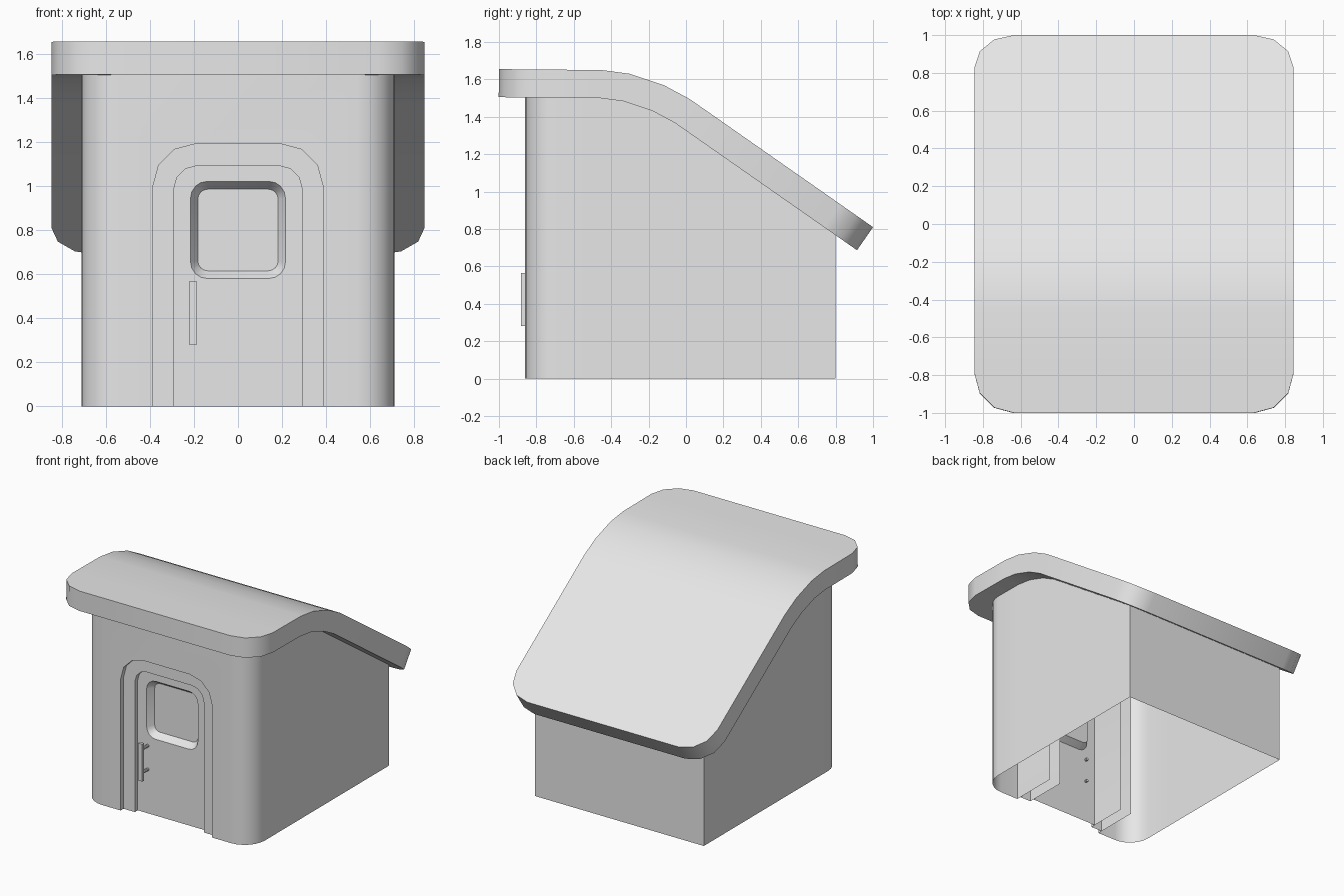
import bpy, bmesh, math
from mathutils import Vector

cube = bpy.data.objects.get("Cube")
if cube:
    bpy.data.objects.remove(cube, do_unlink=True)

grey = bpy.data.materials.new("plain_grey")
grey.use_nodes = True
grey.diffuse_color = (0.8, 0.8, 0.8, 1)
grey.node_tree.nodes["Principled BSDF"].inputs["Base Color"].default_value = (0.8, 0.8, 0.8, 1)


def finish(name, bm, normals=True):
    bmesh.ops.remove_doubles(bm, verts=bm.verts, dist=0.0005)
    if normals:
        bmesh.ops.recalc_face_normals(bm, faces=bm.faces)
    mesh = bpy.data.meshes.new(name)
    bm.to_mesh(mesh)
    bm.free()
    mesh.materials.append(grey)
    ob = bpy.data.objects.new(name, mesh)
    bpy.context.collection.objects.link(ob)
    bpy.ops.object.select_all(action="DESELECT")
    ob.select_set(True)
    bpy.context.view_layer.objects.active = ob
    bpy.ops.object.shade_smooth_by_angle(angle=math.radians(35))
    return ob


def face(bm, points):
    return bm.faces.new([bm.verts.new(p) for p in points])


def strip(bm, a, b, closed=False):
    """Quads between two matching rows of points."""
    n = len(a)
    for i in range(n if closed else n - 1):
        j = (i + 1) % n
        face(bm, (a[i], a[j], b[j], b[i]))


def quarter(cx, cy, r, start, n):
    """Points of a quarter circle, anticlockwise from the start angle."""
    angles = [math.radians(start + 90 * i / n) for i in range(n + 1)]
    return [(cx + r * math.cos(t), cy + r * math.sin(t)) for t in angles]


def arch(w, top, r):
    """Door-shaped outline from lower right, over the top, to lower left."""
    return ([(w, 0)] + quarter(w - r, top - r, r, 0, 3)
            + quarter(r - w, top - r, r, 90, 3) + [(-w, 0)])


def round_rect(w, h, cz, r, n=4):
    pts = []
    for sx, sz, start in ((1, 1, 0), (-1, 1, 90), (-1, -1, 180), (1, -1, 270)):
        pts += quarter(sx * (w - r), cz + sz * (h - r), r, start, n)
    return pts


def at(pts, y):
    return [Vector((x, y, z)) for x, z in pts]


# Roof: a flat slab with rounded corners, bent along a side profile
THICK, HALF, R = 0.15, 0.845, 0.21
bends = [Vector(p) for p in ((-1, 1.655), (-0.45, 1.65), (-0.3, 1.63),
                             (-0.12, 1.57), (0.02, 1.495), (1, 0.81))]


def normal(a, b):
    d = (b - a).normalized()
    return Vector((-d.y, d.x))


stations = []
for i, p in enumerate(bends):
    n0 = normal(bends[max(i - 1, 0)], bends[max(i, 1)])
    n1 = normal(bends[min(i, 4)], bends[min(i + 1, 5)])
    m = (n0 + n1).normalized()
    stations.append((p, p - m * (THICK / m.dot(n0)), HALF))
under = [s[1] for s in stations]


def corner_stations(first, second):
    """Cross-sections that narrow towards the end of the slab."""
    d = (second[0] - first[0]).normalized()
    rows = []
    for k in range(4):
        t = math.radians(30 * k)
        step = d * R * (1 - math.cos(t))
        rows.append((first[0] + step, first[1] + step, HALF - R + R * math.sin(t)))
    return rows


rows = (corner_stations(stations[0], stations[1]) + stations[1:-1]
        + corner_stations(stations[-1], stations[-2])[::-1])
bm = bmesh.new()
rings = [[Vector((s * w, p.x, p.y)) for s, p in ((1, t), (-1, t), (-1, b), (1, b))]
         for t, b, w in rows]
for a, b in zip(rings, rings[1:]):
    strip(bm, a, b, closed=True)
face(bm, rings[0])
face(bm, rings[-1])
finish("roof", bm)


# Walls: open shell with rounded front corners, reaching into the roof
def wall_top(y):
    for a, b in zip(under, under[1:]):
        if y <= b.x:
            return a.y + (b.y - a.y) * (y - a.x) / (b.x - a.x) + 0.02
    return under[-1].y


FRONT, BACK, SIDE, CORNER = -0.86, 0.8, 0.71, 0.17
side = quarter(SIDE - CORNER, FRONT + CORNER, CORNER, 270, 6)
side += [(SIDE, u.x) for u in under[1:-1]] + [(SIDE, BACK)]
path = side + [(-x, y) for x, y in reversed(side)]
outer, inner = arch(0.385, 1.19, 0.19), arch(0.29, 1.09, 0.1)
bm = bmesh.new()
strip(bm, [(x, y, 0) for x, y in path], [(x, y, wall_top(y)) for x, y in path])
edge, top = SIDE - CORNER, wall_top(FRONT)
face(bm, at([(edge, 0), (edge, top), (-edge, top), (-edge, 0)] + outer[::-1], FRONT))
finish("walls", bm)

# Door frame: stepped arch with deep reveals behind it
FRAME, DOOR, REVEAL = -0.825, -0.79, -0.49
bm = bmesh.new()
face(bm, at(outer + inner[::-1], FRAME))
for outline, start in ((outer, FRONT), (inner, FRAME)):
    ys = (start, FRAME if start == FRONT else DOOR, REVEAL)
    for y0, y1 in zip(ys, ys[1:]):
        strip(bm, at(outline, y0), at(outline, y1))
finish("door_frame", bm, normals=False)

# Door leaf with a window opening
rim = round_rect(0.215, 0.22, 0.8, 0.075)
pane = round_rect(0.182, 0.185, 0.8, 0.045)
bm = bmesh.new()
edges = []
for loop in (inner, rim):
    vs = [bm.verts.new(p) for p in at(loop, DOOR)]
    edges += [bm.edges.new((v, vs[i - 1])) for i, v in enumerate(vs)]
bmesh.ops.triangle_fill(bm, edges=edges, use_beauty=True, normal=(0, -1, 0))
finish("door", bm)

# Window: sloped surround and set-back pane
bm = bmesh.new()
strip(bm, at(rim, DOOR), at(pane, DOOR + 0.05), closed=True)
face(bm, at(pane, DOOR + 0.05))
finish("door_window", bm)

# Handle bar on two pegs
HX = -0.205
bm = bmesh.new()
bmesh.ops.create_cube(bm, size=1)
bmesh.ops.scale(bm, vec=(0.036, 0.022, 0.285), verts=bm.verts)
bmesh.ops.translate(bm, vec=(HX, -0.872, 0.423), verts=bm.verts)
finish("handle_bar", bm)
for name, z in (("upper", 0.515), ("lower", 0.335)):
    bm = bmesh.new()
    bmesh.ops.create_cone(bm, cap_ends=True, segments=10, radius1=0.011,
                          radius2=0.011, depth=0.1)
    for v in bm.verts:
        v.co = (v.co.x + HX, v.co.z - 0.82, v.co.y + z)
    finish(name + "_handle_peg", bm)
